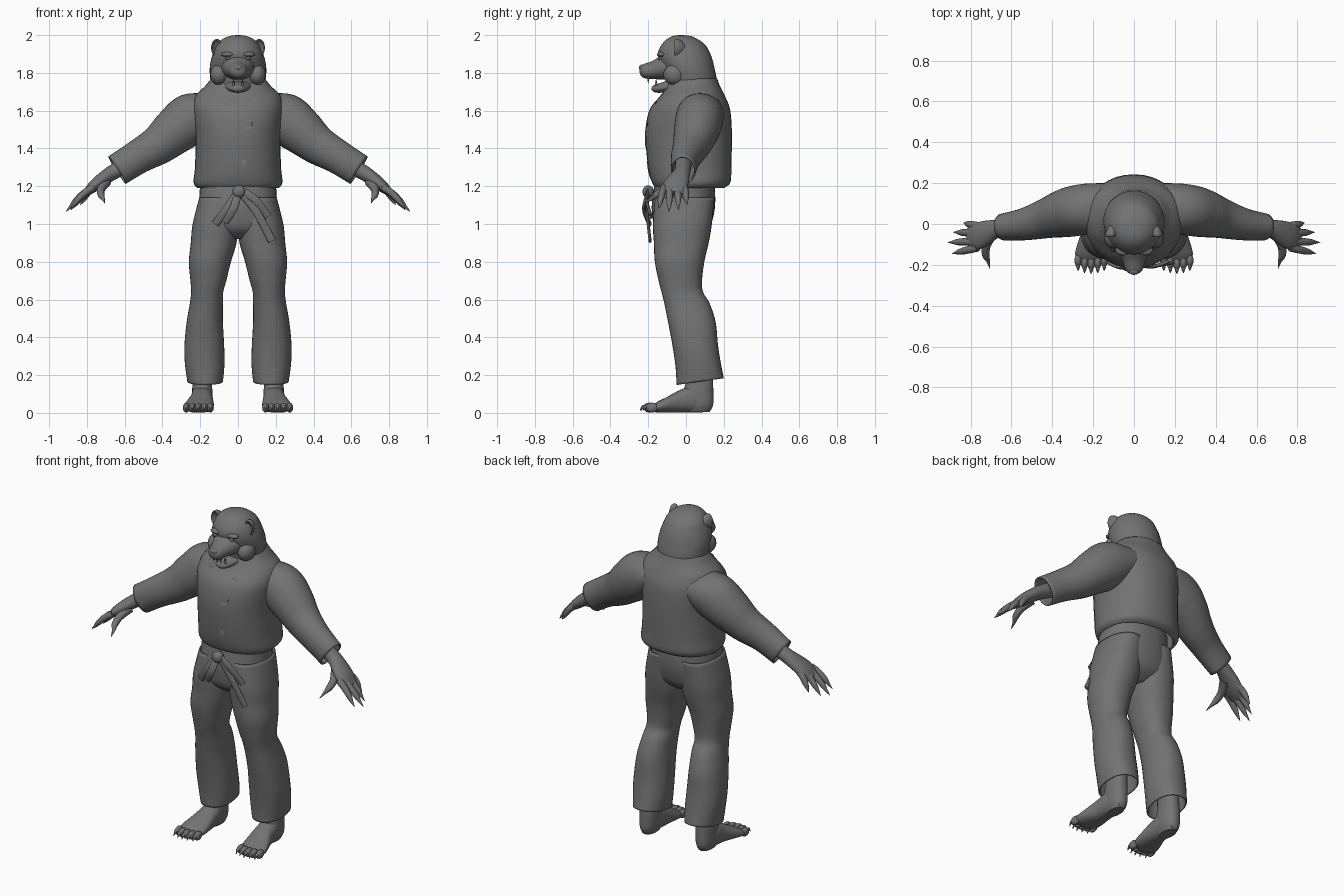
import bpy, bmesh, math
from mathutils import Vector

cube = bpy.data.objects.get("Cube")
if cube:
    bpy.data.objects.remove(cube)

grey = bpy.data.materials.new("plain_grey")
grey.use_nodes = True
COLOUR = (0.17, 0.17, 0.17, 1)
grey.diffuse_color = COLOUR
grey.node_tree.nodes["Principled BSDF"].inputs["Base Color"].default_value = COLOUR


def finish(name, bm, mirror=False, thick=0):
    bmesh.ops.recalc_face_normals(bm, faces=bm.faces)
    me = bpy.data.meshes.new(name)
    bm.to_mesh(me)
    bm.free()
    me.materials.append(grey)
    me.polygons.foreach_set("use_smooth", [True] * len(me.polygons))
    me.set_sharp_from_angle(angle=math.radians(50))
    ob = bpy.data.objects.new(name, me)
    bpy.context.collection.objects.link(ob)
    if thick:
        sol = ob.modifiers.new("cloth", "SOLIDIFY")
        sol.thickness, sol.offset = thick, -1
    if mirror:
        ob.modifiers.new("mirror", "MIRROR").use_mirror_merge = False
    return ob


def smooth_rows(rows, steps=5):
    """Catmull-Rom interpolation of whole rows of numbers."""
    pts = [rows[0]] + list(rows) + [rows[-1]]
    out = []
    for a, b, c, d in zip(pts, pts[1:], pts[2:], pts[3:]):
        for k in range(steps):
            t = k / steps
            out.append([0.5 * (2 * q + (r - p) * t + (2 * p - 5 * q + 4 * r - s) * t * t
                               + (3 * q - p - 3 * r + s) * t ** 3)
                        for p, q, r, s in zip(a, b, c, d)])
    return out + [list(rows[-1])]


def skin(bm, rings, cap):
    loops = [[bm.verts.new(p) for p in ring] for ring in rings]
    n = len(loops[0])
    for a, b in zip(loops, loops[1:]):
        for i in range(n):
            j = (i + 1) % n
            bm.faces.new((a[i], a[j], b[j], b[i]))
    if cap:
        bm.faces.new(loops[0])
        bm.faces.new(loops[-1])


def unit_ring(n, power=1.0):
    for i in range(n):
        a = math.tau * i / n
        c, s = math.cos(a), math.sin(a)
        yield (math.copysign(abs(c) ** power, c), math.copysign(abs(s) ** power, s))


def stack(name, axis, rows, cap=True, power=0.9, n=36, tweak=None, **kw):
    """Rounded sections: (position, x0, x1, v0, v1) along Z (v is y) or Y (v is z)."""
    bm = bmesh.new()
    rings = []
    for t, x0, x1, v0, v1 in smooth_rows(rows):
        ring = []
        for c, s in unit_ring(n, power):
            x, v = (x0 + x1 + (x1 - x0) * c) / 2, (v0 + v1 + (v1 - v0) * s) / 2
            p = Vector((x, v, t) if axis == "Z" else (x, t, v))
            ring.append(tweak(p) if tweak else p)
        rings.append(ring)
    skin(bm, rings, cap)
    return finish(name, bm, **kw)


def tube(name, rows, ref="Y", cap=True, n=24, **kw):
    """Limb along a path: (x, y, z, radius along ref, other radius)."""
    bm = bmesh.new()
    rows = smooth_rows(rows)
    side = Vector((0, 1, 0) if ref == "Y" else (1, 0, 0))
    rings = []
    for i, (x, y, z, ru, rv) in enumerate(rows):
        lo, hi = rows[max(i - 1, 0)], rows[min(i + 1, len(rows) - 1)]
        t = (Vector(hi[:3]) - Vector(lo[:3])).normalized()
        u = (side - t * side.dot(t)).normalized()
        v = t.cross(u)
        rings.append([Vector((x, y, z)) + u * ru * c + v * rv * s for c, s in unit_ring(n)])
    skin(bm, rings, cap)
    return finish(name, bm, **kw)


def ball(name, centre, radii, mirror=False):
    bm = bmesh.new()
    bmesh.ops.create_uvsphere(bm, u_segments=20, v_segments=12, radius=1)
    for v in bm.verts:
        v.co = Vector(c + r * k for c, r, k in zip(centre, radii, v.co))
    return finish(name, bm, mirror)


# Jacket body and sleeves
jacket = stack("jacket", "Z", [
    (1.19, -.215, .215, -.16, .2), (1.22, -.235, .235, -.18, .235),
    (1.3, -.228, .228, -.2, .24), (1.45, -.225, .225, -.215, .243),
    (1.55, -.235, .235, -.208, .24), (1.62, -.24, .24, -.185, .23),
    (1.68, -.225, .225, -.135, .205), (1.73, -.175, .175, -.105, .18),
    (1.77, -.142, .142, -.09, .165)], cap=False, thick=.01)
tube("sleeve", [(.12, .08, 1.6, .12, .09), (.24, .072, 1.56, .125, .135),
                (.33, .055, 1.495, .12, .125), (.42, .03, 1.42, .1, .105),
                (.53, 0, 1.355, .08, .09), (.64, -.015, 1.285, .066, .086)],
     cap=False, thick=.008, mirror=True, n=36)


# Lapels draped over the chest
def lapel(name, start, end, offset):
    bm = bmesh.new()
    a, b = Vector(start), Vector(end)
    rows = [[bm.verts.new(a.lerp(b, i / 24) + Vector((w * .02, 0, 0))) for w in (-1, 0, 1)]
            for i in range(25)]
    for p, q in zip(rows, rows[1:]):
        for k in range(2):
            bm.faces.new((p[k], p[k + 1], q[k + 1], q[k]))
    ob = finish(name, bm)
    wrap = ob.modifiers.new("drape", "SHRINKWRAP")
    wrap.target, wrap.offset = jacket, offset
    wrap.wrap_mode = "ABOVE_SURFACE"


lapel("under_lapel", (.11, -.12, 1.73), (.02, -.25, 1.4), .003)
lapel("over_lapel", (-.11, -.12, 1.73), (.06, -.22, 1.23), .005)

# Trousers
stack("trouser_seat", "Z", [
    (1.24, -.2, .2, -.16, .15), (1.12, -.207, .207, -.18, .155),
    (1.04, -.225, .225, -.178, .145), (.97, -.2, .2, -.16, .12),
    (.92, -.08, .08, -.1, .06)])
stack("trouser_leg", "Z", [
    (1.14, .0, .205, -.165, .15), (1.0, -.003, .24, -.175, .137),
    (.9, .008, .25, -.17, .12), (.8, .037, .26, -.165, .097),
    (.7, .062, .252, -.145, .085), (.64, .078, .248, -.13, .09),
    (.58, .08, .255, -.115, .125), (.48, .08, .272, -.095, .157),
    (.35, .073, .284, -.07, .17), (.25, .072, .28, -.055, .185),
    (.165, .08, .268, -.05, .2)], cap=False, thick=.008, mirror=True,
    tweak=lambda p: p + Vector((0, 0, max(0, .4 - p.z) * .6 * (p.y - .07))))

# Belt knot, loops and hanging ends
ball("belt_knot", (.005, -.2, 1.17), (.035, .03, .035))
for name, path in {
    "belt_long_end": [(0, -.2, 1.19), (.1, -.205, 1.06), (.18, -.19, .91)],
    "belt_short_end": [(0, -.2, 1.17), (-.06, -.215, 1.08), (-.12, -.19, 1.0)],
    "belt_left_loop": [(.01, -.2, 1.18), (.09, -.21, 1.13), (.16, -.185, 1.04)],
    "belt_right_loop": [(0, -.205, 1.16), (-.025, -.225, 1.08), (-.07, -.2, 1.01)],
}.items():
    tube(name, [p + (.008, .021) for p in path])

# Hands with clawed fingers
tube("hand", [(.56, -.012, 1.33, .045, .045), (.66, -.02, 1.275, .043, .04),
              (.72, -.04, 1.235, .058, .036), (.77, -.06, 1.195, .066, .03),
              (.81, -.068, 1.16, .05, .017)], mirror=True)
for i, (y0, tip) in enumerate([(-.01, (.835, .005, 1.1)), (-.045, (.885, -.04, 1.075)),
                               (-.085, (.912, -.09, 1.065)), (-.115, (.89, -.145, 1.08))]):
    base, end = Vector((.765, y0, 1.195)), Vector(tip)
    rows = []
    for t, r, lift in [(0, .02, 0), (.35, .019, .012), (.65, .016, .01), (.8, .01, .004), (1, .001, 0)]:
        rows.append((*(base.lerp(end, t) + Vector((0, 0, lift))), r, r))
    tube(f"finger_{i + 1}", rows, n=12, mirror=True)
tube("thumb", [(.7, -.05, 1.225, .03, .03), (.725, -.11, 1.185, .022, .022),
               (.725, -.155, 1.155, .018, .018), (.715, -.18, 1.135, .01, .01),
               (.705, -.22, 1.11, .001, .001)], ref="X", n=12, mirror=True)

# Feet with clawed toes
stack("ankle", "Z", [(.32, .13, .23, .01, .13), (.17, .138, .24, 0, .142),
                     (.1, .135, .243, -.02, .145), (.04, .14, .24, -.02, .143),
                     (.005, .155, .225, 0, .125)], mirror=True)
stack("foot", "Y", [(.125, .16, .22, .005, .08), (.05, .137, .245, .002, .145),
                    (-.03, .132, .255, .002, .122), (-.1, .128, .278, .002, .085),
                    (-.15, .133, .288, .002, .06), (-.185, .16, .27, .008, .035)], mirror=True)
for i in range(5):
    x = .146 + .032 * i
    y = -.172 - .022 * math.sin(math.pi * (i + .5) / 5)
    ball(f"toe_{i + 1}", (x, y, .028), (.018, .032, .026), True)
    tube(f"toe_claw_{i + 1}", [(x, y - .015, .035, .011, .011), (x, y - .035, .032, .008, .008),
                               (x, y - .05, .012, .001, .001)], ref="X", n=10, mirror=True)

# Head
stack("head", "Z", [
    (1.66, -.14, .14, -.07, .16), (1.72, -.142, .142, -.1, .16),
    (1.77, -.147, .147, -.11, .162), (1.82, -.15, .15, -.125, .152),
    (1.87, -.143, .143, -.145, .14), (1.91, -.13, .13, -.148, .125),
    (1.95, -.112, .112, -.128, .1), (1.98, -.08, .08, -.1, .06),
    (1.995, -.045, .045, -.07, .025), (2.0, -.01, .01, -.04, -.015)], power=1)
stack("muzzle", "Y", [
    (-.06, -.1, .1, 1.76, 1.91), (-.13, -.078, .078, 1.765, 1.89),
    (-.18, -.056, .056, 1.768, 1.862), (-.22, -.044, .044, 1.772, 1.848),
    (-.238, -.03, .03, 1.785, 1.838), (-.245, -.01, .01, 1.8, 1.825)], power=1)
stack("lower_jaw", "Y", [
    (-.05, -.09, .09, 1.69, 1.77), (-.11, -.062, .062, 1.695, 1.755),
    (-.155, -.042, .042, 1.695, 1.74), (-.175, -.025, .025, 1.702, 1.732),
    (-.182, -.006, .006, 1.712, 1.722)], power=1)
ball("nose", (0, -.233, 1.828), (.024, .016, .016))
ball("brow", (.055, -.128, 1.898), (.036, .026, .014), True)
ball("eye", (.055, -.14, 1.877), (.013, .012, .008), True)
ball("cheek", (.1, -.06, 1.79), (.048, .06, .055), True)
for name, y, z0, z1 in [("upper_fang", -.2, 1.785, 1.745), ("lower_fang", -.158, 1.73, 1.77)]:
    tube(name, [(.024, y, z0, .008, .008), (.024, y, z1, .001, .001)], n=10, mirror=True)

# Cupped ears
stack("ear", "Y", [
    (-.005, .1, .118, 1.92, 1.945), (-.025, .085, .132, 1.895, 1.97),
    (-.05, .082, .142, 1.885, 1.98), (-.062, .088, .138, 1.892, 1.974),
    (-.05, .096, .13, 1.905, 1.962), (-.04, .108, .12, 1.925, 1.94)], power=1, mirror=True)
